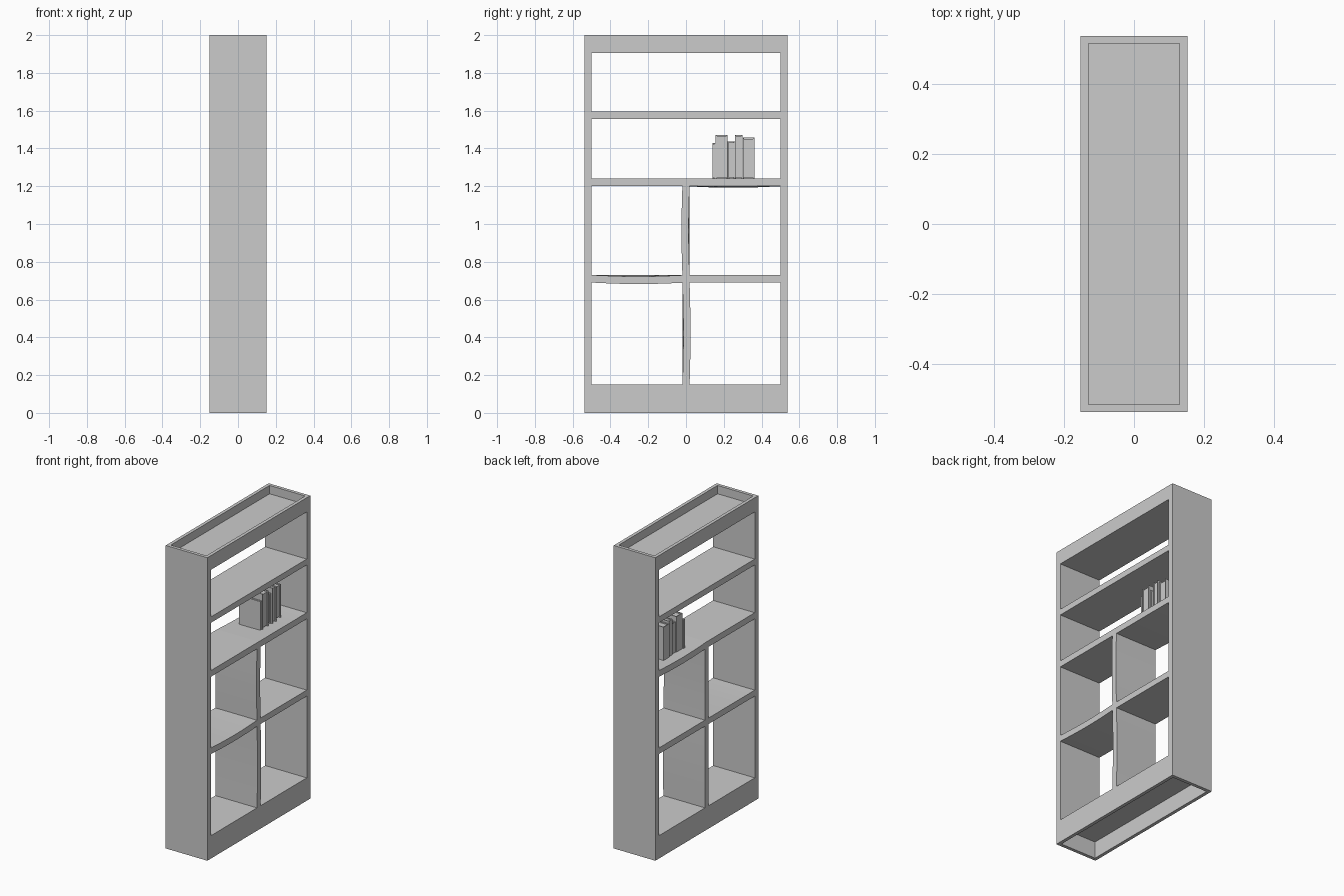
import bpy, bmesh
from math import sin, pi, radians
from mathutils import Matrix, Vector

cube = bpy.data.objects.get("Cube")
if cube:
    bpy.data.objects.remove(cube, do_unlink=True)

grey = bpy.data.materials.new("light grey")
grey.use_nodes = True
colour = (0.6, 0.6, 0.6, 1)
grey.diffuse_color = colour
grey.node_tree.nodes["Principled BSDF"].inputs["Base Color"].default_value = colour

DEPTH, WIDTH = 0.152, 0.537      # half sizes of the case
INNER = 0.5                      # half width between the sides


def finish(name, bm):
    bmesh.ops.recalc_face_normals(bm, faces=bm.faces)
    mesh = bpy.data.meshes.new(name)
    bm.to_mesh(mesh)
    bm.free()
    mesh.materials.append(grey)
    obj = bpy.data.objects.new(name, mesh)
    bpy.context.collection.objects.link(obj)
    return obj


def add_box(bm, low, high):
    low, high = Vector(low), Vector(high)
    matrix = Matrix.Translation((low + high) / 2) @ Matrix.Diagonal((*(high - low), 1))
    return bmesh.ops.create_cube(bm, size=1, matrix=matrix)["verts"]


def box(name, low, high):
    bm = bmesh.new()
    add_box(bm, low, high)
    return finish(name, bm)


def warped_board(name, low, high, axis, bend):
    """Board cut into strips along one axis, each point moved by bend(point)."""
    bm = bmesh.new()
    add_box(bm, low, high)
    along = Vector([i == axis for i in range(3)])
    edges = [e for e in bm.edges
             if abs((e.verts[0].co - e.verts[1].co).normalized().dot(along)) > 0.9]
    bmesh.ops.subdivide_edges(bm, edges=edges, cuts=15, use_grid_fill=True)
    for v in bm.verts:
        v.co += bend(v.co.copy())
    return finish(name, bm)


def capped_block(name, z0, z1, recess, upward):
    """Rail block across the case with a recess in its top or underside."""
    bm = bmesh.new()
    add_box(bm, (-DEPTH, -WIDTH, z0), (DEPTH, WIDTH, z1))
    bm.normal_update()
    face = max(bm.faces, key=lambda f: f.normal.z * upward)
    bmesh.ops.inset_individual(bm, faces=[face], thickness=0.031)
    floor = bmesh.ops.extrude_discrete_faces(bm, faces=[face])["faces"][0]
    bmesh.ops.translate(bm, verts=floor.verts, vec=(0, 0, -recess * upward))
    return finish(name, bm)


# Case: hollow plinth, hollow crown and two sides
capped_block("plinth", 0, 0.151, 0.11, -1)
capped_block("crown", 1.906, 2, 0.055, 1)
for name, side in (("right_side", -1), ("left_side", 1)):
    y0, y1 = sorted((side * INNER, side * WIDTH))
    box(name, (-DEPTH, y0, 0.151), (DEPTH, y1, 1.906))


# Shelves: the lower two sag a little between their supports
def sag(p, edge, half):
    near = 0.5 + 0.5 * edge * p.x / DEPTH
    amount = sin(pi * min(abs(p.y) / INNER, 1)) if p.y * half > 0 else 0
    return Vector((0, 0, -0.008 * near * amount))


box("upper_shelf", (-DEPTH, -INNER, 1.556), (DEPTH, INNER, 1.595))
warped_board("book_shelf", (-DEPTH, -INNER, 1.2), (DEPTH, INNER, 1.241), 1,
             lambda p: sag(p, -1, 1))
warped_board("lower_shelf", (-DEPTH, -INNER, 0.69), (DEPTH, INNER, 0.73), 1,
             lambda p: sag(p, 1, -1))

# Upright dividers, slightly bowed on one edge
for name, z0, z1, bow in (("upper_divider", 0.728, 1.202, -0.005),
                          ("lower_divider", 0.149, 0.692, 0.005)):
    warped_board(name, (-DEPTH, -0.019, z0), (DEPTH, 0.019, z1), 2,
                 lambda p: Vector((0, bow * (0.5 + 0.5 * p.x / DEPTH)
                                   * sin(pi * (p.z - z0) / (z1 - z0)), 0)))


# Books: two covers, a spine and an inset block of pages
def book(name, y0, y1, height, x0, x1, turn):
    bm = bmesh.new()
    z0, z1, cover = 1.238, 1.238 + height, 0.006
    add_box(bm, (x0, y0, z0), (x1, y0 + cover, z1))
    add_box(bm, (x0, y1 - cover, z0), (x1, y1, z1))
    add_box(bm, (x0, y0 + cover, z0), (x0 + cover, y1 - cover, z1))
    add_box(bm, (x0 + cover, y0 + cover, z0 + 0.007),
            (x1 - 0.007, y1 - cover, z1 - 0.007))
    bmesh.ops.rotate(bm, verts=bm.verts, cent=((x0 + x1) / 2, (y0 + y1) / 2, z0),
                     matrix=Matrix.Rotation(radians(turn), 3, "Z"))
    finish(name, bm)


books = [(0.140, 0.155, 0.19, -0.09, 0.065, 0),
         (0.157, 0.220, 0.234, -0.085, 0.07, 0),
         (0.222, 0.258, 0.2, -0.08, 0.06, 1),
         (0.260, 0.300, 0.234, -0.085, 0.07, 0),
         (0.302, 0.362, 0.22, -0.09, 0.06, 0)]
for i, sizes in enumerate(books):
    book(f"book_{i + 1}", *sizes)
